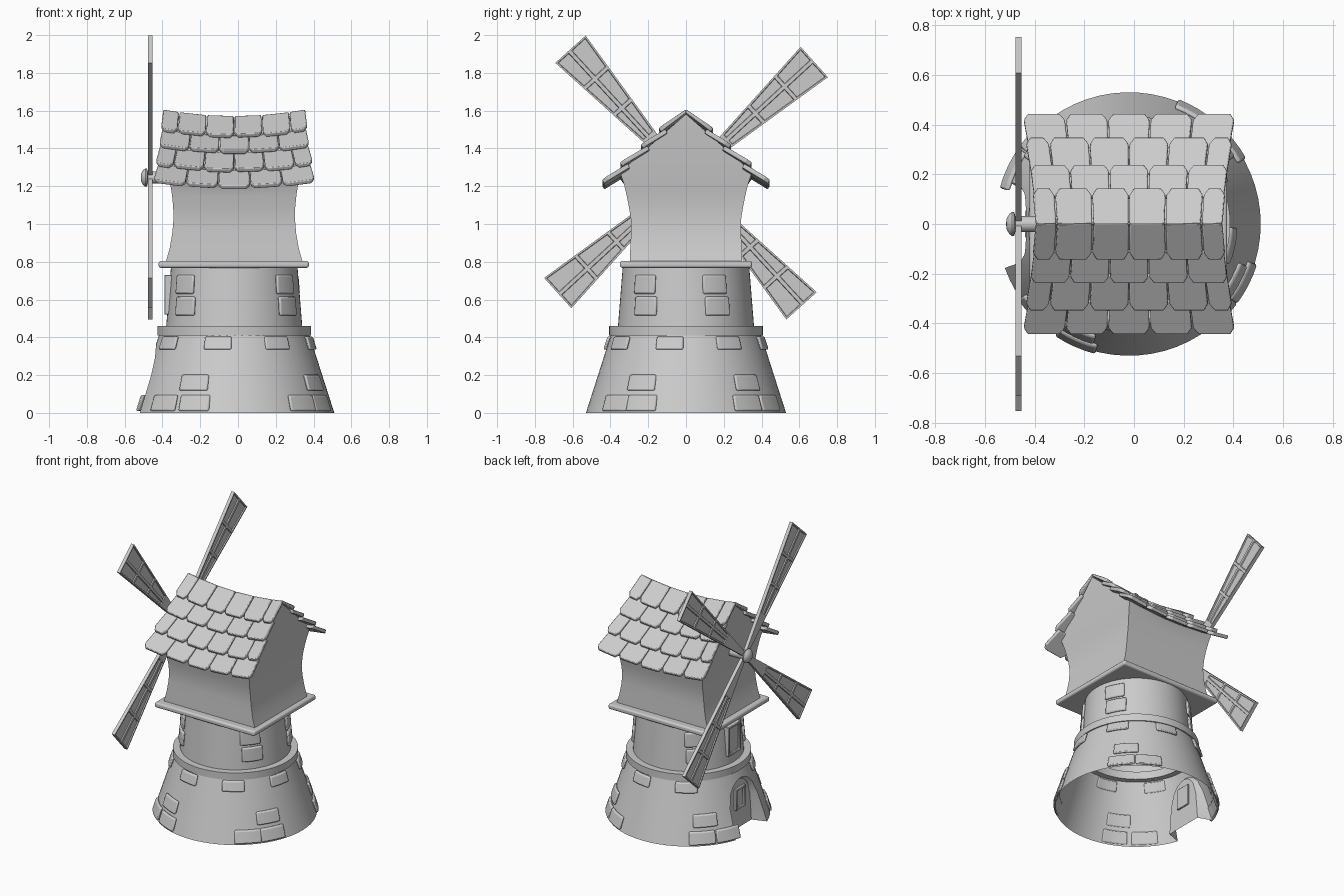
import bpy, bmesh
from math import pi, sin, cos, sqrt, radians

if "Cube" in bpy.data.objects:
    bpy.data.objects.remove(bpy.data.objects["Cube"])

CX = -0.02  # tower axis


def finish(name, bm, bevel=0, segs=2, angle=35):
    bmesh.ops.recalc_face_normals(bm, faces=bm.faces)
    me = bpy.data.meshes.new(name)
    bm.to_mesh(me)
    bm.free()
    ob = bpy.data.objects.new(name, me)
    bpy.context.collection.objects.link(ob)
    me.shade_smooth()
    me.set_sharp_from_angle(angle=radians(angle))
    if bevel:
        m = ob.modifiers.new("bevel", 'BEVEL')
        m.width, m.segments, m.limit_method = bevel, segs, 'ANGLE'
    return ob


def build(verts, faces, merge=0):
    bm = bmesh.new()
    vs = [bm.verts.new(v) for v in verts]
    for f in faces:
        bm.faces.new([vs[i] for i in f])
    if merge:
        bmesh.ops.remove_doubles(bm, verts=bm.verts, dist=merge)
    return bm


def lathe(name, prof, n=64, closed=False, axis='z', loc=(CX, 0, 0)):
    k = len(prof)
    verts = []
    for i in range(n):
        a = 2 * pi * i / n
        for r, h in prof:
            p = (r * cos(a), r * sin(a), h) if axis == 'z' else (h, r * cos(a), r * sin(a))
            verts.append(p)
    faces = [(i * k + j, ((i + 1) % n) * k + j, ((i + 1) % n) * k + (j + 1) % k, i * k + (j + 1) % k)
             for i in range(n) for j in range(k if closed else k - 1)]
    ob = finish(name, build(verts, faces, 1e-5))
    ob.location = loc
    return ob


def box(x0, x1, y0, y1, z0, z1):
    v = [(x, y, z) for x in (x0, x1) for y in (y0, y1) for z in (z0, z1)]
    return build(v, [(0, 1, 3, 2), (4, 6, 7, 5), (0, 4, 5, 1), (2, 3, 7, 6), (0, 2, 6, 4), (1, 5, 7, 3)])


# Lower tower: open cone with an arched doorway on the -x side
def r_low(z):
    return 0.53 - 0.32 * z


def r_up(z):
    return 0.36 - 0.08 * (z - 0.46)


def on_cone(a, z):
    return (CX + r_low(z) * cos(a), r_low(z) * sin(a), z)


D = 0.34
wall = [(pi + D + (2 * pi - 2 * D) * i / 56, 0) for i in range(57)]
arch = [(3 * pi - D + 2 * D * i / 12, 0.2 + 0.16 * sqrt(max(0, 1 - (i / 6 - 1) ** 2))) for i in range(13)]
cols = wall + arch
verts = [p for a, z in cols for p in (on_cone(a, z), on_cone(a, 0.43))]
faces = [(2 * i, 2 * i + 2, 2 * i + 3, 2 * i + 1) for i in range(len(cols) - 1) if i != 56]
finish("lower_tower", build(verts, faces, 1e-5))

# Doorway: splayed jambs and recessed door
rim = [on_cone(a, z) for a, z in [wall[-1]] + arch + [wall[0]]]
n = len(rim)
inner = [(-0.42, y * 0.8, z * 0.96) for x, y, z in rim]
finish("door_recess", build(rim + inner, [(i, i + 1, n + i + 1, n + i) for i in range(n - 1)]
                            + [tuple(range(n, 2 * n))]))


# Window frames
def window(name, x0, x1, hw, z0, z1):
    bm = box(x0, x1, -hw, hw, z0, z1)
    bmesh.ops.recalc_face_normals(bm, faces=bm.faces)
    f = [f for f in bm.faces if f.normal.x < -0.9]
    bmesh.ops.inset_individual(bm, faces=f, thickness=0.022)
    bmesh.ops.inset_individual(bm, faces=f, thickness=0.001, depth=-0.014)
    finish(name, bm, 0.003, 1)


window("door_window", -0.438, -0.41, 0.055, 0.14, 0.29)
window("tower_window", -0.39, -0.345, 0.07, 0.52, 0.73)

# Upper tower and stone band
lathe("upper_tower", [(0.364, 0.41), (r_up(0.46), 0.46), (r_up(0.79), 0.79)])
lathe("tower_band", [(0.36, 0.41), (0.407, 0.41), (0.407, 0.46), (0.35, 0.46)], closed=True)


# Stones: curved slabs; angle measured from the front (-y) towards +x
def stone(ang, width, z0, z1, rf):
    w = width / rf((z0 + z1) / 2)
    verts = []
    for i in range(5):
        a = radians(ang) - pi / 2 + w * (i / 4 - 0.5)
        for z, d in ((z0, -0.004), (z0, 0.016), (z1, 0.016), (z1, -0.004)):
            r = rf(z) + d
            verts.append((CX + r * cos(a), r * sin(a), z))
    faces = [(4 * i + j, 4 * i + 4 + j, 4 * i + 4 + (j + 1) % 4, 4 * i + (j + 1) % 4)
             for i in range(4) for j in range(4)]
    finish("stone", build(verts, faces + [(0, 1, 2, 3), (16, 17, 18, 19)]), 0.009, 2)


for a in (-49, 51, 116, 222):
    stone(a, 0.135, 0.63, 0.73, r_up)
    stone(a + 2, 0.14, 0.515, 0.615, r_up)
for a in range(-57, 214, 45):
    stone(a, 0.145, 0.335, 0.405, r_low)
for a, b in ((-46, 22), (44, 19), (129, 20), (225, 20)):
    stone(a, 0.175, 0.01, 0.095, r_low)
    stone(a + b, 0.17, 0.01, 0.095, r_low)
    stone(a + b - 2 if a < 100 else a + 3, 0.16, 0.118, 0.202, r_low)

# Cap platform
finish("platform", box(-0.42, 0.375, -0.35, 0.35, 0.768, 0.804), 0.012, 3)

# Cap body: flared walls with sagging gable top
secs = [(0.80, .362, .297), (0.87, .342, .295), (0.95, .328, .291), (1.02, .322, .291), (1.09, .323, .302),
        (1.15, .329, .314), (1.21, .338, .328), (1.275, .348, .350)]
verts = [(CX + sx * hx, sy * hy, z) for z, hx, hy in secs for sx, sy in ((-1, -1), (1, -1), (1, 1), (-1, 1))]
faces = [(4 * i + j, 4 * i + (j + 1) % 4, 4 * i + 4 + (j + 1) % 4, 4 * i + 4 + j)
         for i in range(len(secs) - 1) for j in range(4)]
t, m = 4 * (len(secs) - 1), 4 * len(secs)
verts += [(CX - 0.375, 0, 1.582), (CX + 0.375, 0, 1.582)]
faces += [(t, t + 1, m + 1, m), (t + 2, t + 3, m, m + 1), (t + 1, t + 2, m + 1), (t + 3, t, m), (0, 1, 2, 3)]
bm = build(verts, faces)
for x in (-0.2, -0.1, 0, 0.1, 0.2):
    bmesh.ops.bisect_plane(bm, geom=bm.verts[:] + bm.edges[:] + bm.faces[:],
                           plane_co=(CX + x, 0, 0), plane_no=(1, 0, 0))
for v in bm.verts:
    if v.co.z > 1.25:
        v.co.z -= 0.035 * max(0, 1 - ((v.co.x - CX) / 0.35) ** 2)
finish("cap_body", bm)

# Roof shingles: (y, z) of upper and lower edge, half widths
rows = [(0, 1.608, .145, 1.508, .378, .39), (.11, 1.503, .24, 1.424, .383, .40),
        (.205, 1.415, .35, 1.326, .395, .42), (.31, 1.32, .445, 1.238, .405, .43)]
whole = [-1, -.6, -.2, .2, .6, 1]
halves = [-1, -.77, -.385, 0, .385, .77, 1]
for side in (-1, 1):
    for k, (y0, z0, y1, z1, w0, w1) in enumerate(rows):
        L = sqrt((y1 - y0) ** 2 + (z1 - z0) ** 2)
        ny, nz = (z0 - z1) / L, (y1 - y0) / L
        us = whole if k % 2 else halves
        for i, (a, b) in enumerate(zip(us, us[1:])):
            a, b, c = a + 0.006, b - 0.006, 0.045
            lift = 0.003 * (i % 2)
            shape = [(a, 0), (b, 0), (b, .82), (b - c, 1), (a + c, 1), (a, .82)]
            verts = []
            for d in (0, 0.024):
                for u, v in shape:
                    x = CX + u * (w0 + (w1 - w0) * v)
                    z = z0 + (z1 - z0) * v - 0.035 * (1 - u * u) - d * nz + lift * v
                    y = max(0, y0 + (y1 - y0) * v - d * ny)
                    verts.append((x, side * y, z))
            faces = [tuple(range(6)), tuple(range(6, 12))]
            faces += [(j, (j + 1) % 6, 6 + (j + 1) % 6, 6 + j) for j in range(6)]
            finish("roof_shingle", build(verts, faces), 0.005, 2)

# Sails: tapered blades with recessed panels
rs, cs = [0.03, 0.29, 0.5, 0.71, 0.914], [-1, 0.1, 1]
for k in range(4):
    verts = [(-0.452, r, c * (0.012 + 0.105 * r)) for r in rs for c in cs]
    faces = [(3 * i + j, 3 * i + j + 1, 3 * i + j + 4, 3 * i + j + 3) for i in range(4) for j in range(2)]
    bm = build(verts, faces)
    ext = bmesh.ops.extrude_face_region(bm, geom=bm.faces[:], use_keep_orig=True)
    for v in ext["geom"]:
        if isinstance(v, bmesh.types.BMVert):
            v.co.x -= 0.024
    bmesh.ops.recalc_face_normals(bm, faces=bm.faces)
    panels = [f for f in bm.faces if abs(f.normal.x) > 0.9 and f.calc_center_median().y > 0.3]
    bmesh.ops.inset_individual(bm, faces=panels, thickness=0.013)
    bmesh.ops.inset_individual(bm, faces=panels, thickness=0.004, depth=-0.007)
    ob = finish("sail", bm)
    ob.location.z = 1.246
    ob.rotation_euler.x = radians(42 + 90 * k)

# Sail axle and rounded hub
lathe("sail_axle", [(0.032, -0.47), (0.032, -0.32)], 24, axis='x', loc=(0, 0, 1.246))
lathe("sail_hub", [(0, -0.515), (0.022, -0.512), (0.04, -0.502), (0.049, -0.49), (0.047, -0.482),
                   (0.03, -0.477), (0.028, -0.45), (0, -0.45)], 24, axis='x', loc=(0, 0, 1.246))
